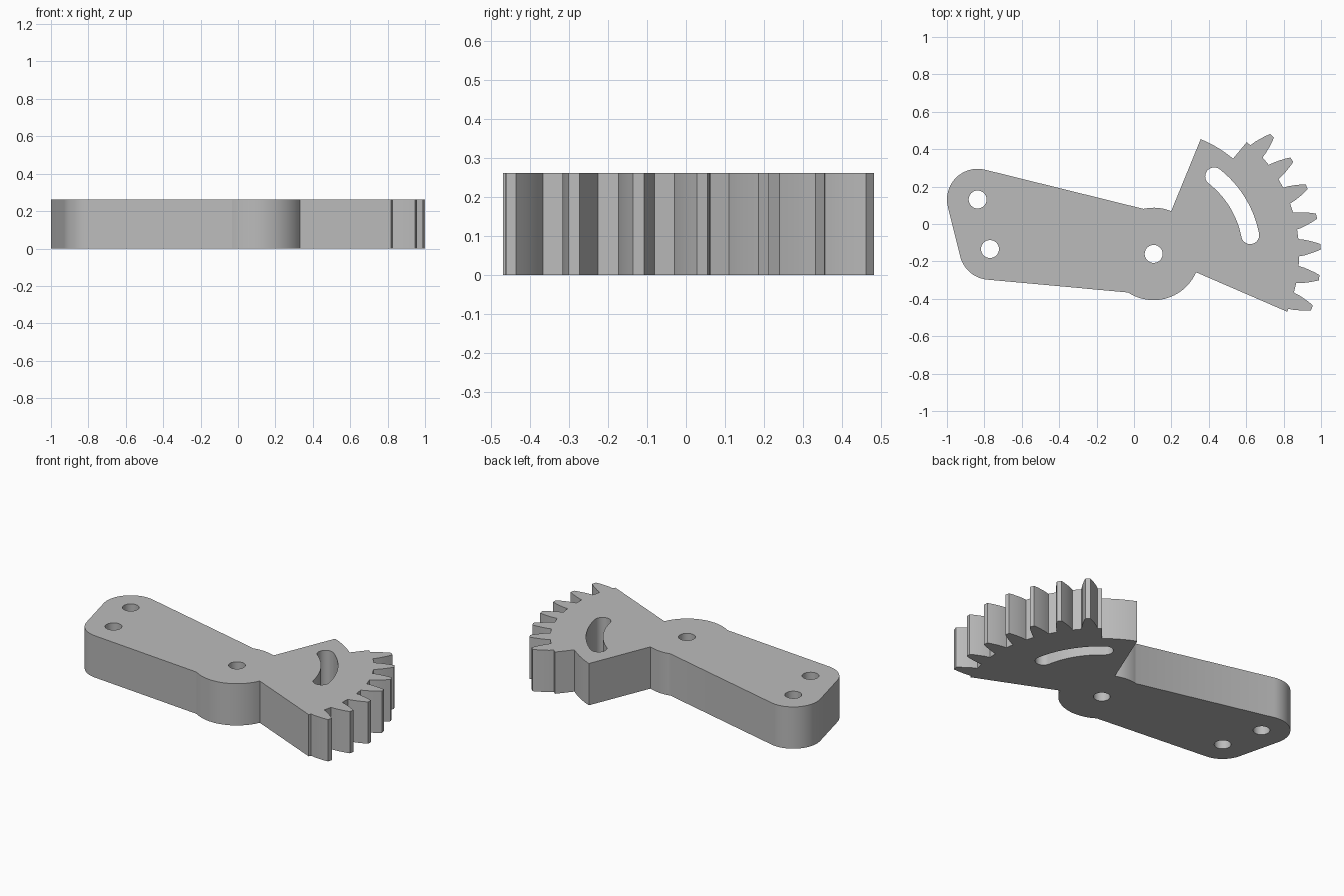
import bpy, bmesh
from math import cos, sin, radians
from mathutils import Vector

cube = bpy.data.objects.get("Cube")
if cube:
    bpy.data.objects.remove(cube, do_unlink=True)

HEIGHT = 0.262
PIVOT = (0.105, -0.16)
UPPER_HOLE = (-0.836, 0.131)
LOWER_HOLE = (-0.77, -0.134)
HUB_R, END_R, HOLE_R = 0.247, 0.164, 0.048
ROOT_R, TIP_R, SHOULDER_R = 0.778, 0.894, 0.663
SECTOR_START, SECTOR_END, SHOULDER = -23.4, 67.7, 50.2
TEETH, PITCH, FIRST_TOOTH = 7, 10.62, -18.8


def polar(center, radius, angle):
    a = radians(angle)
    return (center[0] + radius * cos(a), center[1] + radius * sin(a))


def arc(center, radius, start, end, steps=20):
    return [polar(center, radius, start + (end - start) * i / steps)
            for i in range(steps + 1)]


def tooth(angle):
    # Radius and half angle from root to tip, mirrored for the other flank
    flank = [(ROOT_R, 3.4), (0.808, 2.95), (0.838, 2.3), (0.868, 1.6), (TIP_R, 0.9)]
    rising = [polar(PIVOT, r, angle - half) for r, half in flank]
    falling = [polar(PIVOT, r, angle + half) for r, half in reversed(flank)]
    return rising + falling


# Outer profile: rounded arm end, hub, toothed sector, plain shoulder, hub
outline = arc(UPPER_HOLE, END_R, 76, 194.5)
outline += arc(LOWER_HOLE, END_R, 194.5, 264.8)
outline += arc(PIVOT, HUB_R, 236.6, 360 + SECTOR_START, 28)
outline.append(polar(PIVOT, ROOT_R, SECTOR_START))
for i in range(TEETH):
    outline += tooth(FIRST_TOOTH + i * PITCH)
outline.append(polar(PIVOT, ROOT_R, SHOULDER))
outline += arc(PIVOT, SHOULDER_R, SHOULDER, SECTOR_END, 10)
outline += arc(PIVOT, HUB_R, SECTOR_END, 102.8, 10)

# Curved slot with round ends, concentric with the hub
SLOT_R, SLOT_HALF, SLOT_A, SLOT_B = 0.526, 0.048, 11, 52
slot = arc(PIVOT, SLOT_R + SLOT_HALF, SLOT_A, SLOT_B)
slot += arc(polar(PIVOT, SLOT_R, SLOT_B), SLOT_HALF, SLOT_B, SLOT_B + 180)[1:]
slot += arc(PIVOT, SLOT_R - SLOT_HALF, SLOT_B, SLOT_A)[1:]
slot += arc(polar(PIVOT, SLOT_R, SLOT_A), SLOT_HALF, SLOT_A + 180, SLOT_A + 360)[1:-1]

# Bolt holes and pivot hole
holes = [arc(c, HOLE_R, 0, 360, 32)[:-1] for c in (UPPER_HOLE, LOWER_HOLE, PIVOT)]

# Filled, extruded profile
curve = bpy.data.curves.new("profile", 'CURVE')
curve.dimensions = '2D'
curve.fill_mode = 'BOTH'
curve.extrude = HEIGHT / 2
for loop in [outline, slot] + holes:
    spline = curve.splines.new('POLY')
    spline.points.add(len(loop) - 1)
    for point, (x, y) in zip(spline.points, loop):
        point.co = (x, y, 0, 1)
    spline.use_cyclic_u = True
profile = bpy.data.objects.new("profile", curve)
bpy.context.collection.objects.link(profile)
bpy.context.view_layer.update()
graph = bpy.context.evaluated_depsgraph_get()
mesh = bpy.data.meshes.new_from_object(profile.evaluated_get(graph))
bpy.data.objects.remove(profile, do_unlink=True)

# Weld the caps to the walls and stand the part on the floor
bm = bmesh.new()
bm.from_mesh(mesh)
bmesh.ops.remove_doubles(bm, verts=bm.verts, dist=0.0001)
bmesh.ops.recalc_face_normals(bm, faces=bm.faces)
bmesh.ops.translate(bm, verts=bm.verts, vec=Vector((0, 0, HEIGHT / 2)))
bm.to_mesh(mesh)
bm.free()

# Plain grey metal
grey = bpy.data.materials.new("grey_metal")
grey.use_nodes = True
colour = (0.5, 0.5, 0.5, 1)
grey.diffuse_color = colour
grey.node_tree.nodes["Principled BSDF"].inputs["Base Color"].default_value = colour
mesh.materials.clear()
mesh.materials.append(grey)

arm = bpy.data.objects.new("gear_sector_arm", mesh)
bpy.context.collection.objects.link(arm)
bpy.ops.object.select_all(action='DESELECT')
arm.select_set(True)
bpy.context.view_layer.objects.active = arm
bpy.ops.object.shade_smooth_by_angle(angle=radians(25))
